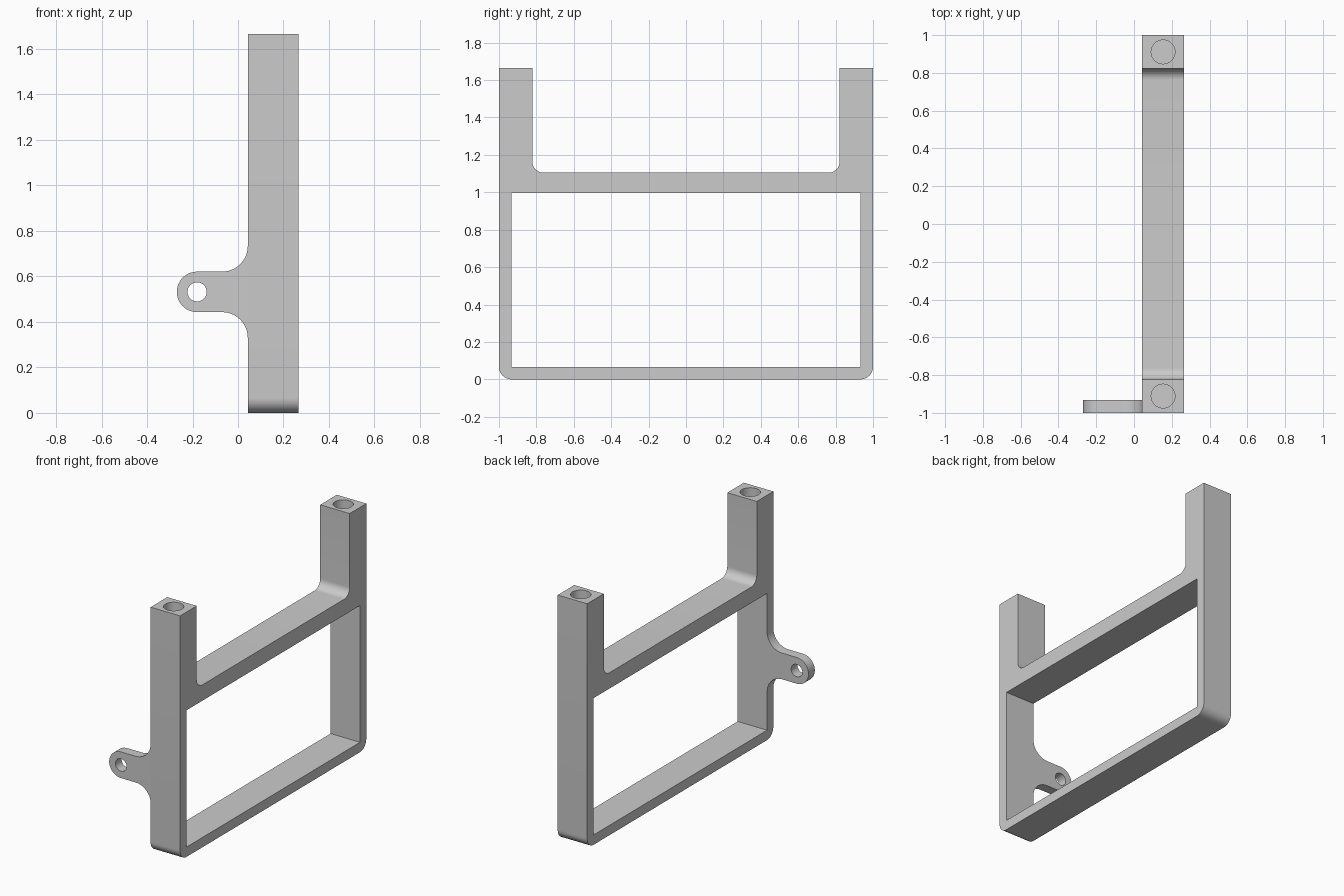
import bpy, bmesh
from math import cos, sin, radians

cube = bpy.data.objects.get("Cube")
if cube:
    bpy.data.objects.remove(cube, do_unlink=True)

grey = bpy.data.materials.new("light grey")
grey.use_nodes = True
colour = (0.6, 0.6, 0.6, 1)
grey.diffuse_color = colour
grey.node_tree.nodes["Principled BSDF"].inputs["Base Color"].default_value = colour


def arc(cu, cv, r, start, end, steps=12):
    angles = [radians(start + (end - start) * i / steps) for i in range(steps + 1)]
    return [(cu + r * cos(a), cv + r * sin(a)) for a in angles]


def circle(cu, cv, r):
    return arc(cu, cv, r, 0, 360, 48)[:-1]


def prism(name, outline, axis, low, high):
    """Extrude a flat outline along one axis between two positions."""
    def place(u, v, w):
        co = [u, v]
        co.insert(axis, w)
        return co
    bm = bmesh.new()
    base = bm.faces.new([bm.verts.new(place(u, v, low)) for u, v in outline])
    extruded = bmesh.ops.extrude_face_region(bm, geom=[base])["geom"]
    offset = place(0, 0, high - low)
    bmesh.ops.translate(bm, vec=offset,
                        verts=[g for g in extruded if isinstance(g, bmesh.types.BMVert)])
    bmesh.ops.recalc_face_normals(bm, faces=bm.faces)
    mesh = bpy.data.meshes.new(name)
    bm.to_mesh(mesh)
    bm.free()
    mesh.materials.append(grey)
    obj = bpy.data.objects.new(name, mesh)
    bpy.context.collection.objects.link(obj)
    return obj


def activate(obj):
    bpy.ops.object.select_all(action='DESELECT')
    obj.select_set(True)
    bpy.context.view_layer.objects.active = obj


def cut(target, cutter):
    cutter.hide_render = True
    mod = target.modifiers.new("cut", 'BOOLEAN')
    mod.operation = 'DIFFERENCE'
    mod.solver = 'EXACT'
    mod.object = cutter
    activate(target)
    bpy.ops.object.modifier_apply(modifier=mod.name)
    bpy.data.objects.remove(cutter, do_unlink=True)


# Main dimensions
LEFT, RIGHT, TOP, WALL = 0.265, 0.043, 1.665, 0.067
MID = (LEFT + RIGHT) / 2

# Frame with two posts: half profile mirrored across the middle
half = (arc(1 - WALL, WALL, WALL, -90, 0)
        + [(1, TOP), (0.822, TOP)]
        + arc(0.762, 1.165, 0.06, 0, -90))
outline = half + [(-y, z) for y, z in reversed(half)]
frame = prism("frame", outline, 0, RIGHT, LEFT)

# Rectangular opening
inner = 1 - WALL
window = [(-inner, WALL), (inner, WALL), (inner, 0.997), (-inner, 0.997)]
cut(frame, prism("opening_cutter", window, 0, RIGHT - 0.1, LEFT + 0.1))

# Blind holes in the post tops
for side in (-1, 1):
    cut(frame, prism("post_hole_cutter", circle(MID, side * 0.911, 0.063),
                     2, TOP - 0.3, TOP + 0.1))

# Mounting ear with flared root and a through hole
EAR_X, EAR_Z, EAR_R, FLARE = -0.18, 0.532, 0.089, 0.113
ear_outline = (arc(RIGHT - FLARE, EAR_Z + EAR_R + FLARE, FLARE, 0, -90)
               + arc(EAR_X, EAR_Z, EAR_R, 90, 270, 24)
               + arc(RIGHT - FLARE, EAR_Z - EAR_R - FLARE, FLARE, 90, 0))
ear = prism("mounting_ear", ear_outline, 1, -1, -1 + WALL)
cut(ear, prism("ear_hole_cutter", circle(EAR_X, EAR_Z, 0.042), 1, -1.1, -0.8))

# Smooth fillets, sharp edges
for obj in (frame, ear):
    activate(obj)
    bpy.ops.object.shade_smooth_by_angle(angle=radians(30))
